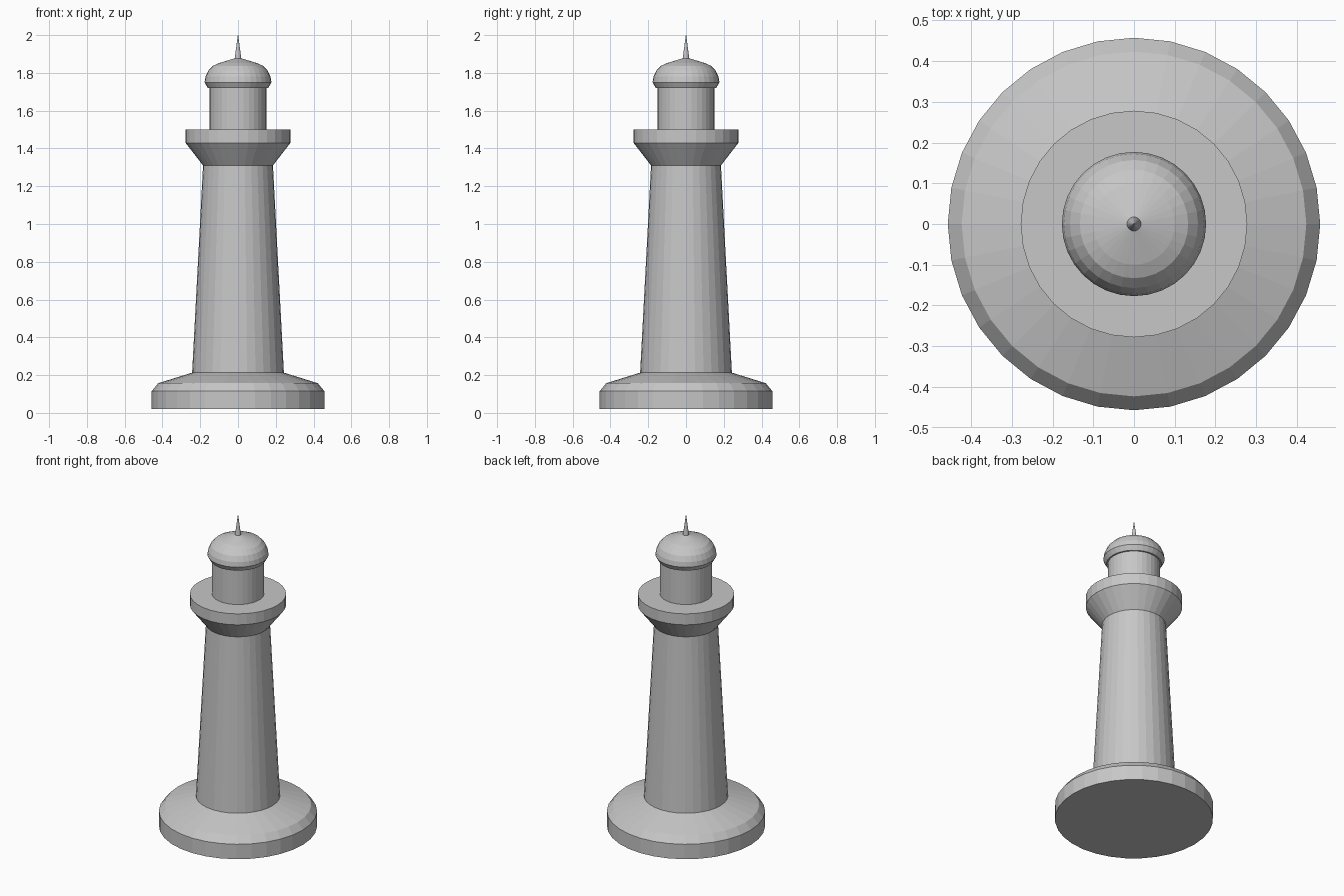
import bpy, bmesh, math
from mathutils import Vector

SIDES = 32

default = bpy.data.objects.get("Cube")
if default:
    bpy.data.objects.remove(default, do_unlink=True)

stone = bpy.data.materials.new("grey_stone")
stone.use_nodes = True
grey = (0.57, 0.57, 0.57, 1.0)
stone.diffuse_color = grey
stone.node_tree.nodes["Principled BSDF"].inputs["Base Color"].default_value = grey


def lathe(name, profile):
    """Spin a (radius, height) outline about the z axis into a closed, flat-shaded part."""
    outline = [(0, profile[0][1])] + profile + [(0, profile[-1][1])]
    bm = bmesh.new()
    verts = [bm.verts.new((r, 0, z)) for r, z in outline]
    edges = [bm.edges.new(pair) for pair in zip(verts, verts[1:])]
    bmesh.ops.spin(bm, geom=verts + edges, cent=Vector(), axis=Vector((0, 0, 1)),
                   angle=math.tau, steps=SIDES, use_duplicate=False)
    bmesh.ops.remove_doubles(bm, verts=bm.verts[:], dist=0.0005)
    bmesh.ops.recalc_face_normals(bm, faces=bm.faces[:])
    mesh = bpy.data.meshes.new(name)
    bm.to_mesh(mesh)
    bm.free()
    mesh.materials.append(stone)
    obj = bpy.data.objects.new(name, mesh)
    bpy.context.collection.objects.link(obj)
    return obj


# Wide plinth with a bevelled rim and a sloping top
lathe("base", [(0.457, 0.02), (0.457, 0.115), (0.423, 0.157), (0.243, 0.213)])

# Tapered shaft
lathe("tower", [(0.243, 0.213), (0.185, 1.31)])

# Flared support and walkway
lathe("gallery", [(0.185, 1.31), (0.278, 1.43), (0.278, 1.50)])

# Lantern drum
lathe("lantern_room", [(0.151, 1.50), (0.151, 1.72)])

# Rounded cap with an undercut brim
lathe("dome", [(0.16, 1.72), (0.177, 1.75), (0.172, 1.78), (0.157, 1.812),
               (0.133, 1.837), (0.1, 1.852), (0.018, 1.877)])

# Pointed finial
lathe("spire", [(0.018, 1.872), (0.001, 2.0)])
